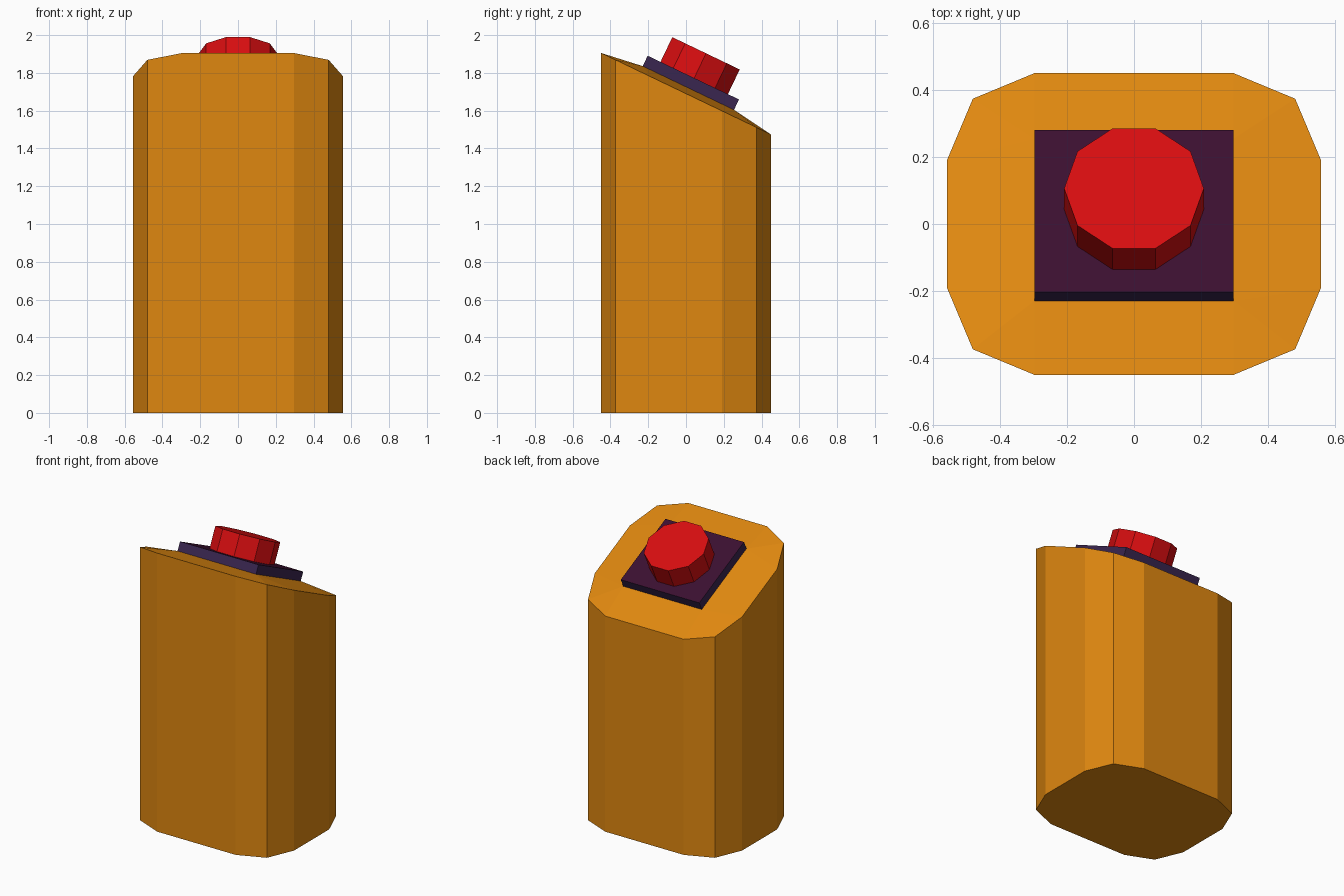
import bpy, bmesh, math
from mathutils import Matrix

if "Cube" in bpy.data.objects:
    bpy.data.objects.remove(bpy.data.objects["Cube"])

SLOPE = 0.479                      # fall of the top towards the back
TILT = math.atan(SLOPE)


def material(name, rgb):
    m = bpy.data.materials.new(name)
    m.diffuse_color = (*rgb, 1)
    m.use_nodes = True
    m.node_tree.nodes["Principled BSDF"].inputs["Base Color"].default_value = m.diffuse_color
    return m


orange = material("orange", (0.74, 0.245, 0.005))
red = material("red", (0.68, 0.004, 0.005))
plum = material("dark plum", (0.044, 0.005, 0.03))
violet = material("dark violet", (0.042, 0.019, 0.08))


def finish(bm, name, mats):
    bmesh.ops.recalc_face_normals(bm, faces=bm.faces)
    me = bpy.data.meshes.new(name)
    bm.to_mesh(me)
    bm.free()
    ob = bpy.data.objects.new(name, me)
    bpy.context.collection.objects.link(ob)
    for m in mats:
        me.materials.append(m)
    return ob


# frame of the sloped top: origin at the underside of the plate
frame = Matrix.Translation((0, 0.0125, 1.72)) @ Matrix.Rotation(-TILT, 4, 'X')
PLATE_X, PLATE_V, PLATE_T = 0.297, 0.268, 0.061

# body: chamfered column with a sloped rim rising to a rectangular seat
corner = [(0.557, 0.19), (0.48, 0.373), (0.297, 0.449)]
outline = []
for sx, sy in ((1, 1), (-1, 1), (-1, -1), (1, -1)):
    pts = [(x * sx, y * sy) for x, y in corner]
    outline += pts if sx * sy > 0 else pts[::-1]

bm = bmesh.new()
low = [bm.verts.new((x, y, 0)) for x, y in outline]
rim = [bm.verts.new((x, y, 1.69 - SLOPE * y)) for x, y in outline]
seat = [bm.verts.new(frame @ Matrix.Translation((sx * PLATE_X, sy * PLATE_V, 0)).translation)
        for sx, sy in ((1, 1), (-1, 1), (-1, -1), (1, -1))]
bm.faces.new(low[::-1])
bm.faces.new(seat)
for i in range(12):
    j = (i + 1) % 12
    bm.faces.new((low[i], low[j], rim[j], rim[i]))
    a, b = seat[i // 3], seat[j // 3]
    bm.faces.new((rim[i], rim[j], a) if a is b else (rim[i], rim[j], b, a))
finish(bm, "body", [orange])

# mounting plate: plum face, violet edges
bm = bmesh.new()
bmesh.ops.create_cube(bm, size=1, matrix=Matrix.Translation((0, 0, PLATE_T / 2))
                      @ Matrix.Diagonal((2 * PLATE_X, 2 * PLATE_V, PLATE_T, 1)))
bm.normal_update()
for f in bm.faces:
    f.material_index = 0 if f.normal.z > 0.5 else 1
bm.transform(frame)
finish(bm, "mounting_plate", [plum, violet])

# ten-sided push button
bm = bmesh.new()
H = 0.145
bmesh.ops.create_cone(bm, cap_ends=True, segments=10, radius1=0.208, radius2=0.208, depth=H,
                      matrix=Matrix.Translation((0, 0.005, PLATE_T + H / 2))
                      @ Matrix.Rotation(math.pi / 2, 4, 'Z'))
# turn so that a corner points sideways
top = max(v.co.x for v in bm.verts)
if top < 0.205:
    bmesh.ops.rotate(bm, verts=bm.verts, cent=(0, 0.005, 0),
                     matrix=Matrix.Rotation(math.pi / 10, 3, 'Z'))
bm.transform(frame)
finish(bm, "push_button", [red])
